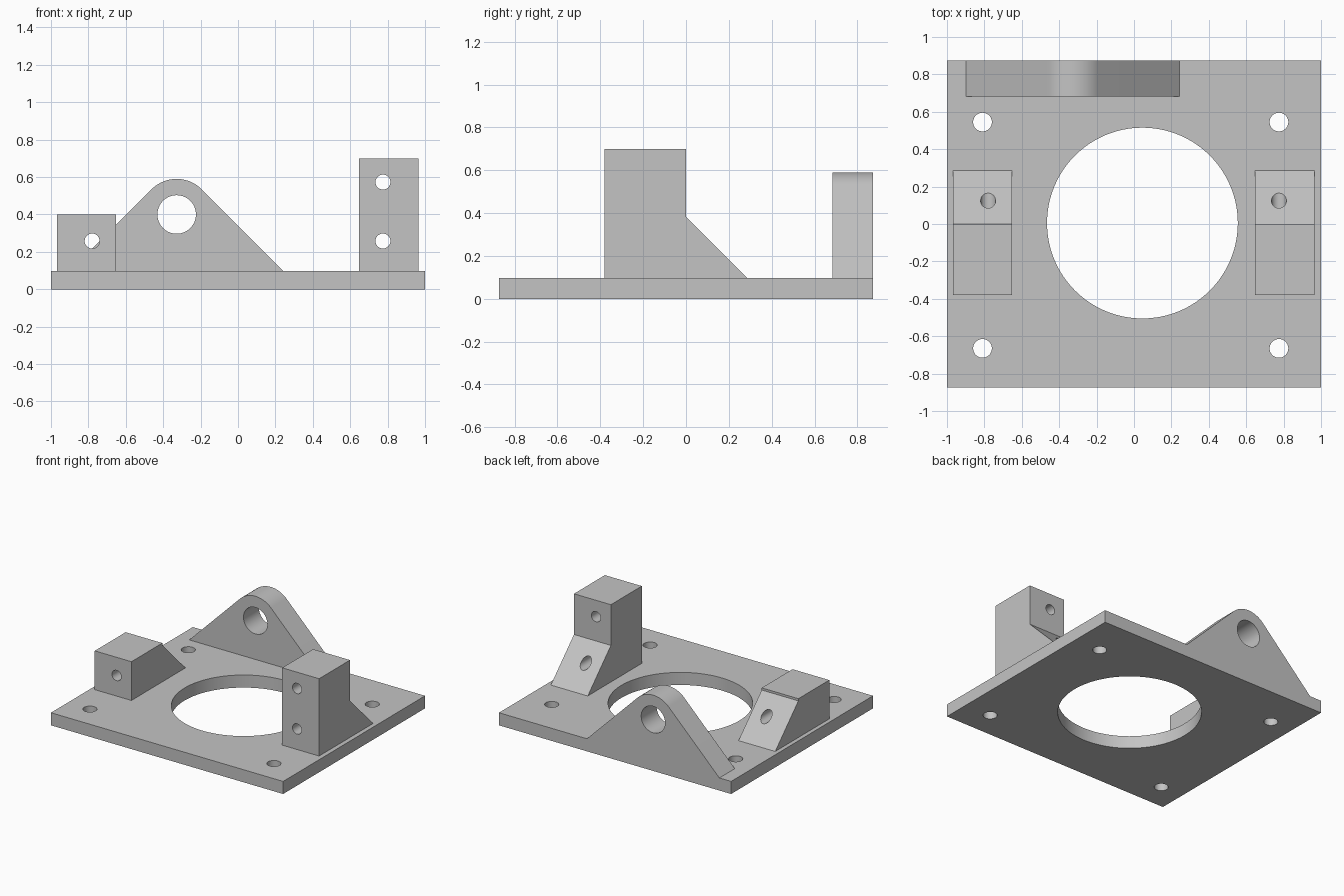
import bpy, bmesh, math
from mathutils import Matrix, Vector

if "Cube" in bpy.data.objects:
    bpy.data.objects.remove(bpy.data.objects["Cube"])

GREY = (0.55, 0.55, 0.55, 1)
grey = bpy.data.materials.new("plain grey")
grey.use_nodes = True
grey.diffuse_color = GREY
grey.node_tree.nodes["Principled BSDF"].inputs["Base Color"].default_value = GREY


def prism(name, points, axis, start, end):
    """Extrude a profile: (x, y) along z, (y, z) along x or (x, z) along y."""
    place = {"z": lambda a, b: (a, b, start),
             "x": lambda a, b: (start, a, b),
             "y": lambda a, b: (a, start, b)}[axis]
    bm = bmesh.new()
    face = bm.faces.new([bm.verts.new(place(a, b)) for a, b in points])
    out = bmesh.ops.extrude_face_region(bm, geom=[face])
    moved = [g for g in out["geom"] if isinstance(g, bmesh.types.BMVert)]
    step = Vector(place(0, 0)).normalized() * 0
    step["xyz".index(axis)] = end - start
    bmesh.ops.translate(bm, verts=moved, vec=step)
    bmesh.ops.recalc_face_normals(bm, faces=bm.faces)
    mesh = bpy.data.meshes.new(name)
    bm.to_mesh(mesh)
    bm.free()
    mesh.materials.append(grey)
    obj = bpy.data.objects.new(name, mesh)
    bpy.context.collection.objects.link(obj)
    return obj


def arc(cx, cy, radius, first, last, steps):
    angles = [math.radians(first + (last - first) * i / steps) for i in range(steps + 1)]
    return [(cx + radius * math.cos(a), cy + radius * math.sin(a)) for a in angles]


def drill(obj, a, b, radius, axis, steps=48):
    """Cut a round through hole along an axis."""
    cutter = prism("cutter", arc(a, b, radius, 0, 360, steps)[:-1], axis, -1.5, 1.5)
    cutter.hide_render = True
    mod = obj.modifiers.new("hole", "BOOLEAN")
    mod.operation, mod.solver, mod.object = "DIFFERENCE", "EXACT", cutter
    bpy.context.view_layer.objects.active = obj
    bpy.ops.object.modifier_apply(modifier=mod.name)
    bpy.data.objects.remove(cutter)


def finish(obj):
    bpy.ops.object.select_all(action="DESELECT")
    obj.select_set(True)
    bpy.context.view_layer.objects.active = obj
    bpy.ops.object.shade_smooth_by_angle(angle=math.radians(25))


W, D, T = 1.0, 0.873, 0.098   # plate half width, half depth, thickness

# Base plate with central opening and four screw holes
plate = prism("base_plate", [(-W, -D), (W, -D), (W, D), (-W, D)], "z", 0, T)
drill(plate, 0.045, 0.005, 0.51, "z", 128)
for x in (-0.81, 0.775):
    for y in (-0.665, 0.545):
        drill(plate, x, y, 0.05, "z")
finish(plate)

# Mounting blocks, each with a sloped rear brace
for name, x0, x1, top, hole_x, heights in (
        ("right_block", -0.968, -0.652, 0.40, -0.78, (0.258,)),
        ("left_block", 0.647, 0.965, 0.70, 0.775, (0.258, 0.573))):
    side = [(-0.38, T), (0.285, T), (0, 0.383), (0, top), (-0.38, top)]
    block = prism(name, side, "x", x0, x1)
    for z in heights:
        drill(block, hole_x, z, 0.04, "y")
    finish(block)

# Rear lug: rounded top running tangent into two slopes, with a round eye
lug_x, lug_z, lug_r = -0.328, 0.40, 0.19
foot = lug_r * math.sqrt(2) + lug_z - T
outline = [(lug_x - foot, T), (lug_x + foot, T)] + arc(lug_x, lug_z, lug_r, 45, 135, 32)
lug = prism("rear_lug", outline, "y", 0.683, D)
drill(lug, lug_x, lug_z, 0.103, "y", 64)
finish(lug)
